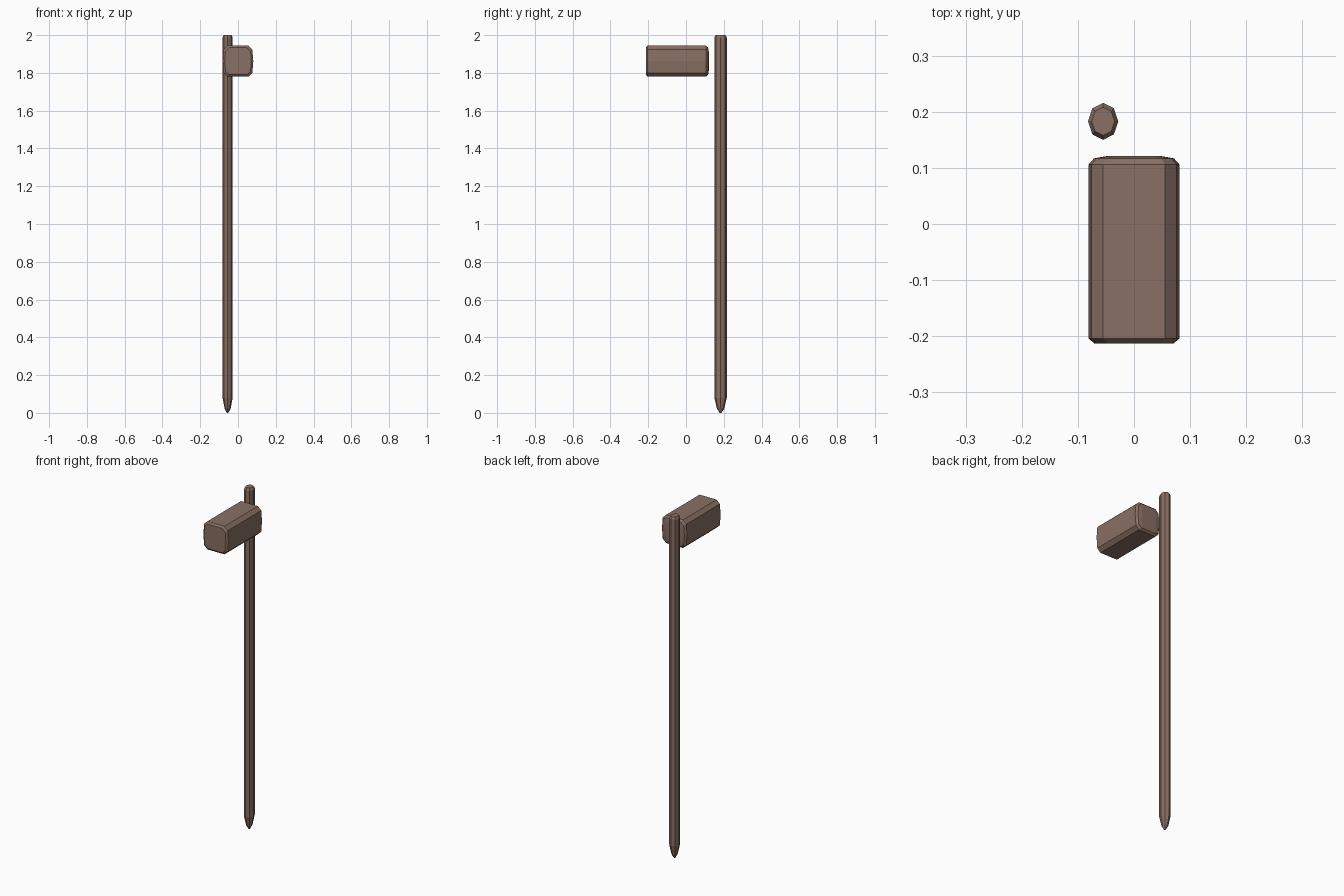
import bpy, bmesh, math

if "Cube" in bpy.data.objects:
    bpy.data.objects.remove(bpy.data.objects["Cube"])

wood = bpy.data.materials.new("brown_wood")
wood.diffuse_color = (0.25, 0.16, 0.125, 1)
wood.use_nodes = True
wood.node_tree.nodes["Principled BSDF"].inputs["Base Color"].default_value = wood.diffuse_color


def loft(name, rings):
    """Skin a list of equal-length rings and cap both ends."""
    bm = bmesh.new()
    loops = [[bm.verts.new(p) for p in ring] for ring in rings]
    n = len(loops[0])
    for a, b in zip(loops, loops[1:]):
        for i in range(n):
            j = (i + 1) % n
            bm.faces.new((a[i], a[j], b[j], b[i]))
    bm.faces.new(loops[0])
    bm.faces.new(loops[-1])
    bmesh.ops.recalc_face_normals(bm, faces=bm.faces)
    mesh = bpy.data.meshes.new(name)
    bm.to_mesh(mesh)
    bm.free()
    mesh.materials.append(wood)
    obj = bpy.data.objects.new(name, mesh)
    bpy.context.collection.objects.link(obj)
    return obj


# Handle: eight-sided oval pole with a whittled tip and chamfered top
CX, CY, RX, RY = -0.055, 0.183, 0.027, 0.033
levels = [(0.0, 0.15), (0.022, 0.58), (0.08, 1.0), (1.988, 1.0), (2.0, 0.76)]
pole = []
for z, s in levels:
    pole.append([(CX + RX * s * math.cos(k * math.pi / 4),
                  CY + RY * s * math.sin(k * math.pi / 4), z) for k in range(8)])
loft("handle", pole)

# Head: chamfered block with gently bowed sides, running front to back
half = [(0.055, -0.082), (0.076, -0.062), (0.081, 0.0), (0.076, 0.062), (0.055, 0.082)]
section = half + [(-x, z) for x, z in reversed(half)]
ends = [(-0.213, 0.87), (-0.204, 1.0), (0.106, 1.0), (0.117, 0.88), (0.121, 0.6)]
loft("hammer_head", [[(x * s, y, 1.862 + z * s) for x, z in section] for y, s in ends])
